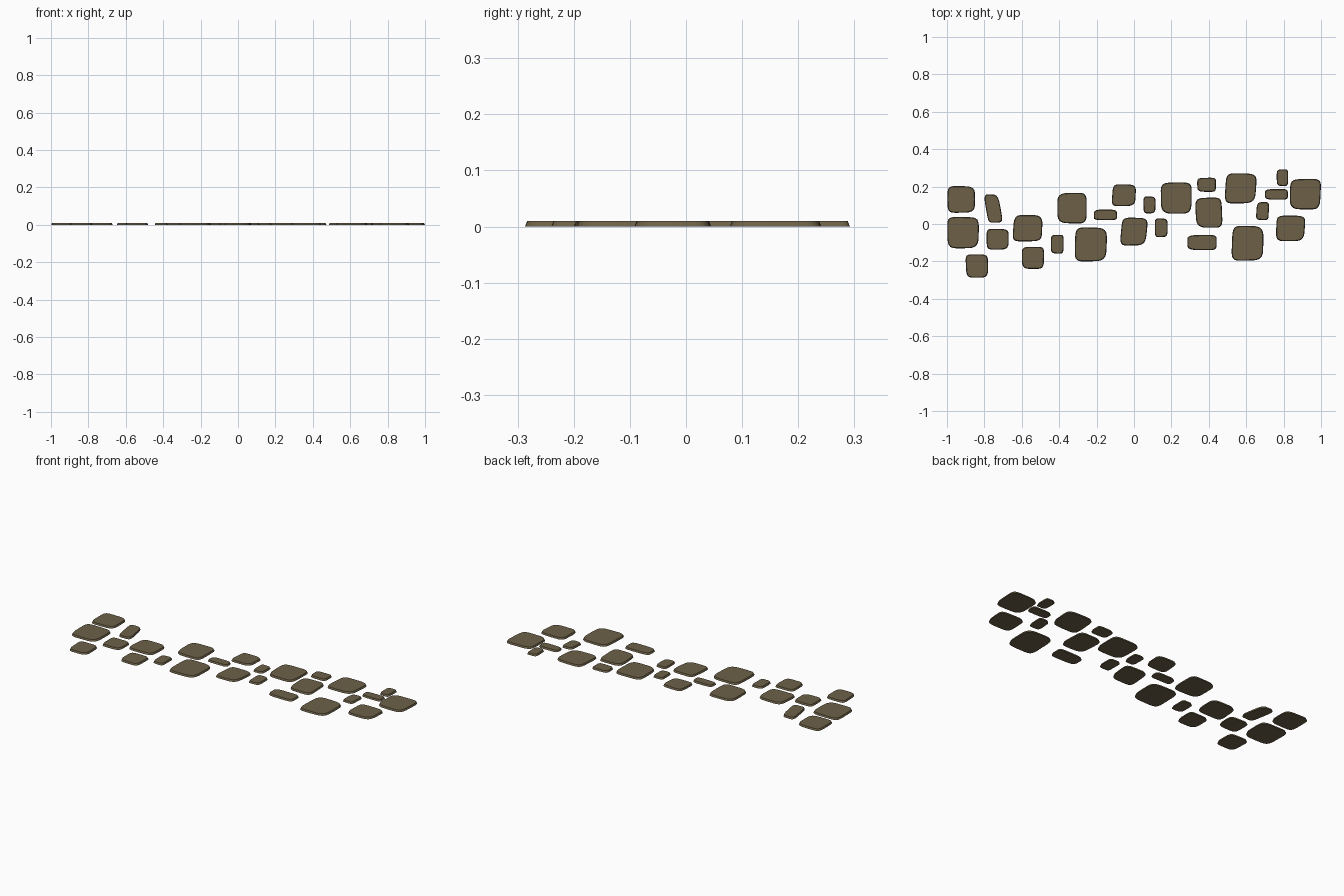
import bpy, bmesh, math, random

if "Cube" in bpy.data.objects:
    bpy.data.objects.remove(bpy.data.objects["Cube"])

random.seed(4)
HEIGHT = 0.01
SEGMENTS = 40

stone_mat = bpy.data.materials.new("brown stone")
stone_mat.diffuse_color = (0.15, 0.117, 0.064, 1)
stone_mat.use_nodes = True
stone_mat.node_tree.nodes["Principled BSDF"].inputs["Base Color"].default_value = stone_mat.diffuse_color

# Paving stones: x min, x max, y min, y max, sideways lean of the outline
STONES = [
    (-1.00, -.85, .06, .203, 0), (-1.00, -.83, -.13, .04, 0),
    (-.80, -.705, .005, .158, -.016), (-.79, -.67, -.137, -.025, 0),
    (-.90, -.78, -.287, -.16, -.002), (-.648, -.49, -.095, .048, .004),
    (-.60, -.48, -.24, -.12, 0), (-.445, -.375, -.158, -.057, 0),
    (-.41, -.25, .003, .167, 0), (-.32, -.145, -.20, -.018, .003),
    (-.215, -.09, .02, .077, 0), (-.12, .01, .095, .212, .004),
    (-.075, .072, -.115, .035, .008), (.05, .115, .057, .148, 0),
    (.11, .18, -.07, .03, 0), (.143, .31, .055, .225, 0),
    (.338, .44, .172, .248, 0), (.328, .475, -.02, .142, -.004),
    (.285, .445, -.14, -.058, 0), (.483, .655, .11, .272, .006),
    (.52, .692, -.197, -.01, .003), (.653, .723, .02, .117, .003),
    (.70, .825, .13, .187, 0), (.763, .825, .203, .293, 0),
    (.833, 1.0, .078, .243, .003), (.757, .915, -.092, .047, .004),
]


def outline(hx, hy, lean, phase):
    """Rounded, slightly uneven square outline that fits the half sizes."""
    pts = []
    for i in range(SEGMENTS):
        a = 2 * math.pi * i / SEGMENTS
        c, s = math.cos(a), math.sin(a)
        u = math.copysign(abs(c) ** 0.43, c)
        v = math.copysign(abs(s) ** 0.43, s)
        wobble = 1 + 0.02 * math.sin(3 * a + phase)
        pts.append((u * wobble * hx + lean * v, v * wobble * hy))
    mx = max(abs(p[0]) for p in pts) / hx
    my = max(abs(p[1]) for p in pts) / hy
    return [(x / mx, y / my) for x, y in pts]


def paving_stone(index, x0, x1, y0, y1, lean):
    """Flat slab with sides that slope in towards the top."""
    cx, cy = (x0 + x1) / 2, (y0 + y1) / 2
    hx, hy = (x1 - x0) / 2, (y1 - y0) / 2
    shape = outline(hx, hy, lean, random.uniform(0, 6.28))
    inset = 0.004
    bm = bmesh.new()
    low = [bm.verts.new((x, y, 0)) for x, y in shape]
    high = [bm.verts.new((x * (1 - inset / hx), y * (1 - inset / hy), HEIGHT))
            for x, y in shape]
    bm.faces.new(high)
    bm.faces.new(low[::-1])
    for i in range(SEGMENTS):
        j = (i + 1) % SEGMENTS
        side = bm.faces.new((low[i], low[j], high[j], high[i]))
        side.smooth = True
    # crisp rims around top and bottom
    for e in bm.edges:
        e.smooth = abs(e.verts[0].co.z - e.verts[1].co.z) > 0.001
    mesh = bpy.data.meshes.new("paving_stone")
    bm.to_mesh(mesh)
    bm.free()
    mesh.materials.append(stone_mat)
    obj = bpy.data.objects.new(f"paving_stone_{index:02d}", mesh)
    obj.location = (cx, cy, 0)
    bpy.context.collection.objects.link(obj)


for n, data in enumerate(STONES, 1):
    paving_stone(n, *data)
